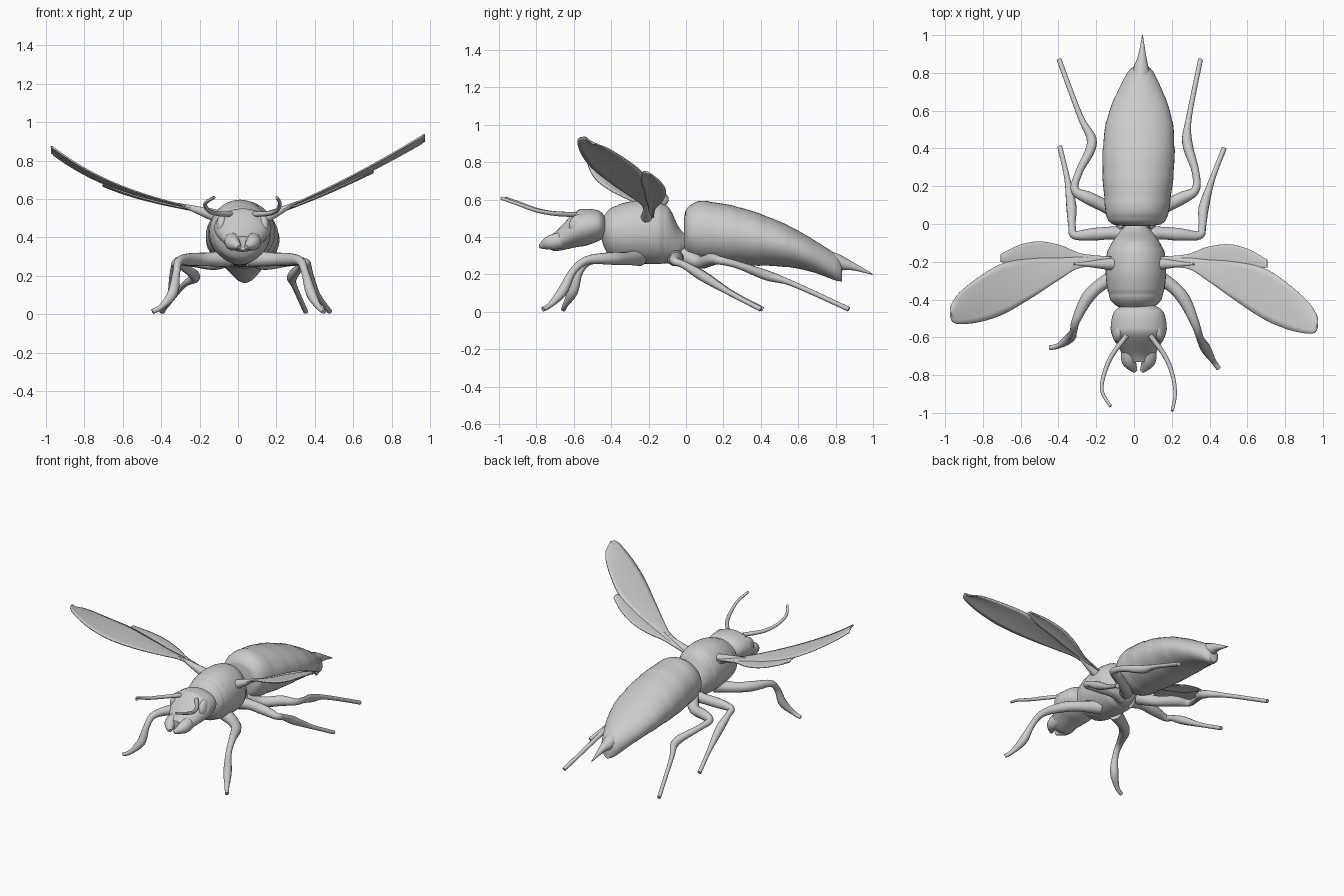
import bpy, bmesh, math
from mathutils import Vector

if "Cube" in bpy.data.objects:
    bpy.data.objects.remove(bpy.data.objects["Cube"])

SIDES = ((1, "right"), (-1, "left"))


def smooth(pts, n):
    """Catmull-Rom samples through tuples of any length."""
    out = []
    for i in range(len(pts) - 1):
        a, b = pts[max(i - 1, 0)], pts[i]
        c, d = pts[i + 1], pts[min(i + 2, len(pts) - 1)]
        for k in range(n):
            t = k / n
            out.append([q + 0.5 * t * (r - p + t * (2 * p - 5 * q + 4 * r - s + t * (3 * (q - r) + s - p)))
                        for p, q, r, s in zip(a, b, c, d)])
    return out + [list(pts[-1])]


def build(name, rows, closed=True):
    """Skin a mesh over rows of points; closed rows become capped rings."""
    bm = bmesh.new()
    vs = [[bm.verts.new(p) for p in row] for row in rows]
    m = len(rows[0])
    for a, b in zip(vs, vs[1:]):
        for j in range(m if closed else m - 1):
            k = (j + 1) % m
            bm.faces.new((a[j], a[k], b[k], b[j]))
    if closed:
        bm.faces.new(vs[0])
        bm.faces.new(vs[-1])
    bmesh.ops.recalc_face_normals(bm, faces=bm.faces)
    me = bpy.data.meshes.new(name)
    bm.to_mesh(me)
    bm.free()
    ob = bpy.data.objects.new(name, me)
    bpy.context.collection.objects.link(ob)
    bpy.ops.object.select_all(action='DESELECT')
    ob.select_set(True)
    bpy.context.view_layer.objects.active = ob
    bpy.ops.object.shade_smooth_by_angle(angle=math.radians(50))
    return ob


def circle(n):
    return [(math.cos(2 * math.pi * j / n), math.sin(2 * math.pi * j / n)) for j in range(n)]


def loft(name, prof, centre, shape=lambda y: 1):
    """Body part along y from (y, top z, bottom z, half width)."""
    rows = []
    for y, top, low, w in smooth(prof, 9):
        s = shape(y)
        rows.append([(centre(y) + w * s * c, y, (top + low) / 2 + (top - low) / 2 * s * d)
                     for c, d in circle(40)])
    build(name, rows)


def tube(name, path):
    """Tapered limb through (x, y, z, radius)."""
    pts = smooth(path, 6)
    pos = [Vector(p[:3]) for p in pts]
    last = len(pos) - 1
    tan = [(pos[min(i + 1, last)] - pos[max(i - 1, 0)]).normalized() for i in range(last + 1)]
    u = tan[0].orthogonal().normalized()
    rows = []
    for i, p in enumerate(pos):
        if i:
            u = tan[i - 1].rotation_difference(tan[i]) @ u
        v = tan[i].cross(u)
        rows.append([p + max(pts[i][3], .002) * (c * u + d * v) for c, d in circle(12)])
    build(name, rows)


def height(side, x):
    """Wing height: the left wing curls up a little later than the right."""
    u = x - .2
    return .535 + .42 * u + .13 * u * u if side > 0 else .545 + .25 * u + .3 * u ** 3


def wing(name, side, stations, drop_lead, drop_trail):
    """Thin blade from (x, leading y, trailing y), sagging to the rear."""
    rows = []
    for x, lead, trail in smooth(stations, 6):
        turn = 0 if side > 0 else .06 * x * x
        rows.append([(side * x, lead + (trail - lead) * t + turn,
                      height(side, x) + .004 * math.sin(math.pi * t)
                      - x * (drop_lead + (drop_trail - drop_lead) * t)) for t in (j / 8 for j in range(9))])
    mod = build(name, rows, closed=False).modifiers.new("thickness", 'SOLIDIFY')
    mod.thickness = .008
    mod.offset = 0


# abdomen with overlapping segment plates, and sting
loft("abdomen", [(-.01, .50, .36, .07), (0, .545, .31, .13), (.03, .575, .285, .158), (.1, .592, .268, .172),
                 (.3, .555, .25, .19), (.5, .483, .243, .182), (.65, .405, .22, .142),
                 (.8, .308, .168, .07), (.835, .27, .163, .035)],
     lambda y: .015 + .025 * y, lambda y: .99 + .02 * ((y / .135) % 1))
tube("sting", [(.035, .74, .285, .05), (.038, .82, .262, .042), (.043, .89, .243, .022), (.045, 1, .2, .002)])

# thorax with collar groove and narrow waist
loft("thorax", [(-.45, .50, .38, .06), (-.435, .52, .34, .1), (-.4, .555, .288, .135), (-.34, .58, .268, .152),
                (-.25, .596, .258, .16), (-.15, .587, .255, .152), (-.09, .555, .26, .122),
                (-.04, .455, .275, .085), (0, .415, .315, .05), (.05, .41, .32, .045)],
     lambda y: .01, lambda y: 1 - .02 * sum(math.exp(-((y - g) / .012) ** 2) for g in (-.37, -.12)))

# head
loft("head", [(-.425, .48, .42, .05), (-.435, .51, .40, .09), (-.465, .54, .38, .13), (-.53, .55, .355, .147),
              (-.59, .535, .345, .141), (-.69, .435, .325, .086), (-.73, .405, .335, .06)],
     lambda y: .025)

forewing = [(.12, -.23, -.19), (.28, -.235, -.18), (.39, -.3, -.19), (.53, -.4, -.2), (.69, -.505, -.235),
            (.82, -.56, -.32), (.92, -.58, -.41), (.958, -.572, -.465), (.971, -.54, -.505)]
hindwing = [(.12, -.2, -.175), (.28, -.2, -.162), (.39, -.215, -.122), (.505, -.225, -.108),
            (.61, -.24, -.135), (.705, -.23, -.19)]
antenna = [(.062, -.59, .52), (.14, -.70, .525), (.18, -.8, .542), (.194, -.9, .577), (.178, -.99, .608)]

for side, label in SIDES:
    # eyes and jaws
    bpy.ops.mesh.primitive_uv_sphere_add(segments=24, ring_count=14, rotation=(.5, 0, side * .25),
                                         location=(.025 + side * .102, -.565, .46))
    bpy.context.object.name = label + "_eye"
    bpy.context.object.scale = (.034, .062, .062)
    bpy.ops.object.shade_smooth()
    tube(label + "_jaw", [(.025 + side * x, y, z, r) for x, y, z, r in (
        (.05, -.66, .385, .045), (.05, -.725, .37, .04), (.017, -.78, .35, .012))])
    # antennae, the left one hooked inward
    tube(label + "_antenna", [(.024 + side * x + (0 if side > 0 else .03 * (i == 4)),
                               y + (0 if side > 0 else .006 * i), z, .014 - .0015 * i)
                              for i, (x, y, z) in enumerate(antenna)])
    # wings and their thick roots
    wing(label + "_forewing", side, forewing, 0, .04)
    wing(label + "_hindwing", side, hindwing, .045, .06)
    tube(label + "_wing_root", [(side * x, -.212, height(side, x) - .06 * (.3 - x), .052 - .15 * x)
                                for x in (.11, .17, .23, .32)])

# legs: hip, thigh, knee, shin and foot; then stray of the left foot in x, y and of the left shin in x
leg_radius = (.046, .035, .034, .023, .02, .027, .015, .013)
legs = {
    "front": ([(.07, -.25, .29), (.19, -.32, .285), (.265, -.40, .285), (.325, -.53, .275),
               (.35, -.605, .215), (.38, -.66, .11), (.42, -.725, .038), (.448, -.765, .014)], -.02, .11, .03),
    "middle": ([(.05, -.06, .29), (.13, -.048, .29), (.24, -.055, .285), (.345, -.06, .27),
                (.362, -.01, .25), (.37, .09, .19), (.415, .24, .098), (.477, .4, .014)], .065, .01, -.015),
    "hind": ([(.06, -.01, .3), (.14, .075, .265), (.25, .135, .28), (.325, .18, .275),
              (.325, .28, .25), (.282, .43, .195), (.292, .57, .15), (.352, .87, .014)], -.07, 0, .075),
}
for part, (path, dx, dy, bend) in legs.items():
    for side, label in SIDES:
        pts = []
        for i, (x, y, z) in enumerate(path):
            t = 0 if side > 0 else (i / 7) ** 2
            b = 0 if side > 0 else bend * math.exp(-(i - 5) ** 2 / 1.5)
            pts.append((.01 + side * (x - .01) + t * dx + b, y + t * dy, z, leg_radius[i]))
        tube(f"{label}_{part}_leg", pts)
